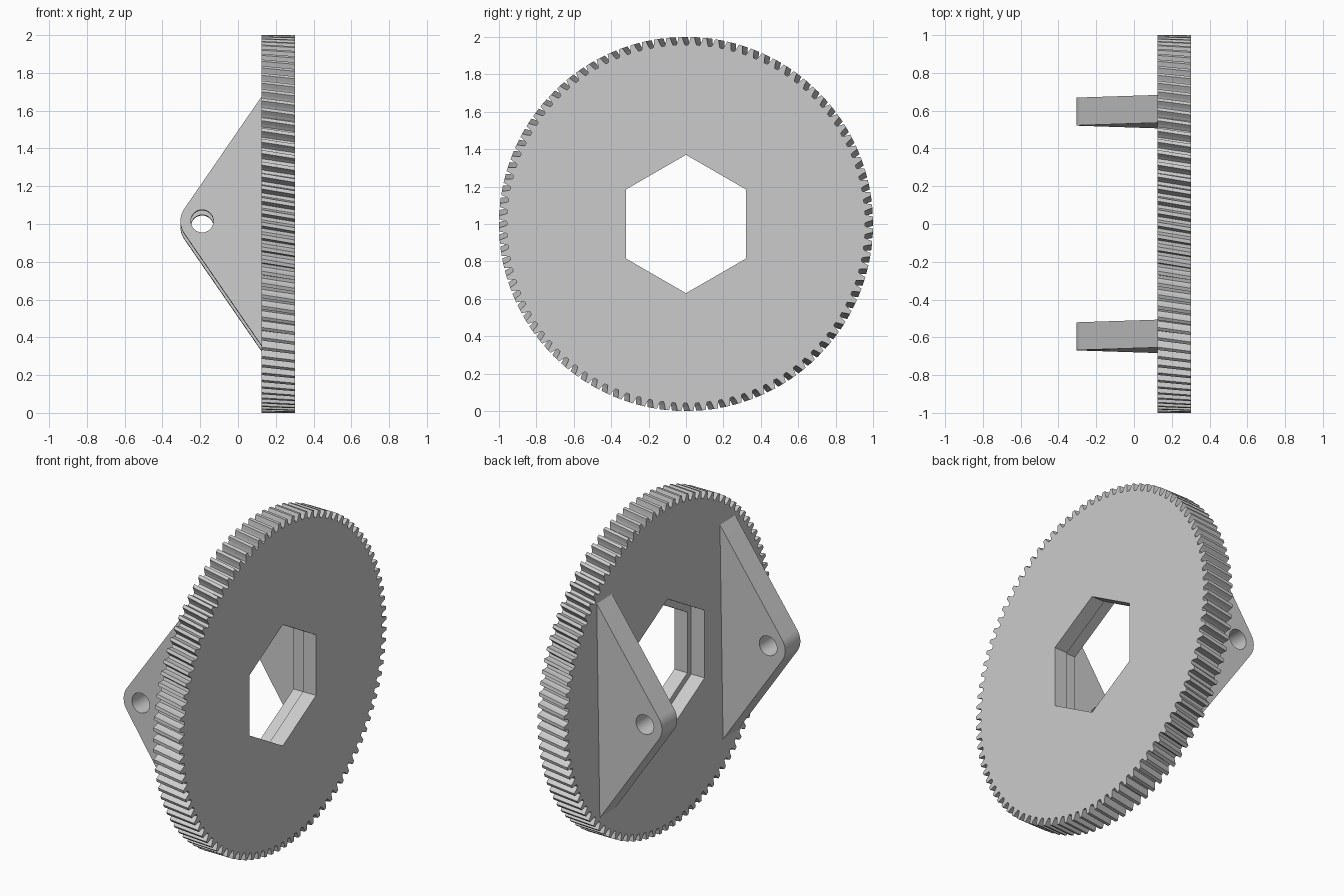
import bpy, bmesh
from math import sin, cos, pi, atan2, acos, hypot, radians
from mathutils import Matrix, Vector

if "Cube" in bpy.data.objects:
    bpy.data.objects.remove(bpy.data.objects["Cube"])

GREY = bpy.data.materials.new("plain grey")
GREY.use_nodes = True
GREY.diffuse_color = (0.6, 0.6, 0.6, 1)
GREY.node_tree.nodes["Principled BSDF"].inputs["Base Color"].default_value = (0.6, 0.6, 0.6, 1)

TEETH = 96
TWIST = 0.03
X_BACK, X_STEP, X_FACE = 0.125, 0.215, 0.303
CENTRE = Vector((0, 0, 1))


def loft(name, rings):
    """Closed solid through a list of matching point rings."""
    bm = bmesh.new()
    loops = [[bm.verts.new(p) for p in ring] for ring in rings]
    n = len(loops[0])
    for a, b in zip(loops, loops[1:]):
        for i in range(n):
            j = (i + 1) % n
            bm.faces.new((a[i], a[j], b[j], b[i]))
    bm.faces.new(loops[0])
    bm.faces.new(loops[-1])
    bmesh.ops.recalc_face_normals(bm, faces=bm.faces)
    mesh = bpy.data.meshes.new(name)
    bm.to_mesh(mesh)
    bm.free()
    mesh.materials.append(GREY)
    obj = bpy.data.objects.new(name, mesh)
    bpy.context.collection.objects.link(obj)
    return obj


def cut(obj, cutter):
    mod = obj.modifiers.new("cut", 'BOOLEAN')
    mod.operation = 'DIFFERENCE'
    mod.solver = 'EXACT'
    mod.object = cutter
    bpy.ops.object.select_all(action='DESELECT')
    bpy.context.view_layer.objects.active = obj
    obj.select_set(True)
    bpy.ops.object.modifier_apply(modifier=mod.name)
    bpy.data.objects.remove(cutter)


def smooth(obj):
    bpy.ops.object.select_all(action='DESELECT')
    bpy.context.view_layer.objects.active = obj
    obj.select_set(True)
    bpy.ops.object.shade_smooth_by_angle(angle=radians(25))


# Toothed wheel with helical teeth around the x axis
TOOTH = [(-0.36, 0.958), (-0.25, 0.975), (-0.15, 1.0),
         (0.15, 1.0), (0.25, 0.975), (0.36, 0.958)]


def gear_ring(x, turn):
    pts = []
    for k in range(TEETH):
        for f, r in TOOTH:
            a = 2 * pi * (k + f) / TEETH + turn
            pts.append(CENTRE + Vector((x, r * cos(a), r * sin(a))))
    return pts


def hex_ring(x, r):
    return [CENTRE + Vector((x, r * sin(k * pi / 3), r * cos(k * pi / 3))) for k in range(6)]


wheel = loft("gear_wheel", [gear_ring(X_BACK + (X_FACE - X_BACK) * t, TWIST * t)
                            for t in (0, 0.5, 1)])

# Stepped hexagonal bore: narrow at the face, wider at the back
cut(wheel, loft("bore_cutter", [hex_ring(0, 0.413), hex_ring(X_STEP, 0.413),
                                hex_ring(X_STEP, 0.37), hex_ring(0.5, 0.37)]))

# Triangular lugs with a rounded tip and a pin hole
PIN_X, TIP_R, HOLE_R = -0.19, 0.115, 0.06
HALF_BASE, THICK, OFFSET = 0.66, 0.147, 0.595
dx = X_BACK - PIN_X
tangent = atan2(HALF_BASE, dx) + acos(TIP_R / hypot(dx, HALF_BASE))
outline = [(X_BACK, -HALF_BASE), (X_BACK, HALF_BASE)]
for i in range(17):
    a = tangent + (2 * pi - 2 * tangent) * i / 16
    outline.append((PIN_X + TIP_R * cos(a), TIP_R * sin(a)))
pin = [(PIN_X + HOLE_R * cos(2 * pi * i / 32), HOLE_R * sin(2 * pi * i / 32)) for i in range(32)]


def slab(name, shape, y, half, place):
    return loft(name, [[place @ Vector((x, y + s * half, z)) for x, z in shape]
                       for s in (-1, 1)])


place = Matrix.Translation(CENTRE) @ Matrix.Rotation(radians(-1.3), 4, 'X')
for name, side in (("front_lug", -1), ("back_lug", 1)):
    lug = slab(name, outline, side * OFFSET, THICK / 2, place)
    cut(lug, slab("pin_cutter", pin, side * OFFSET, THICK, place))
    smooth(lug)
